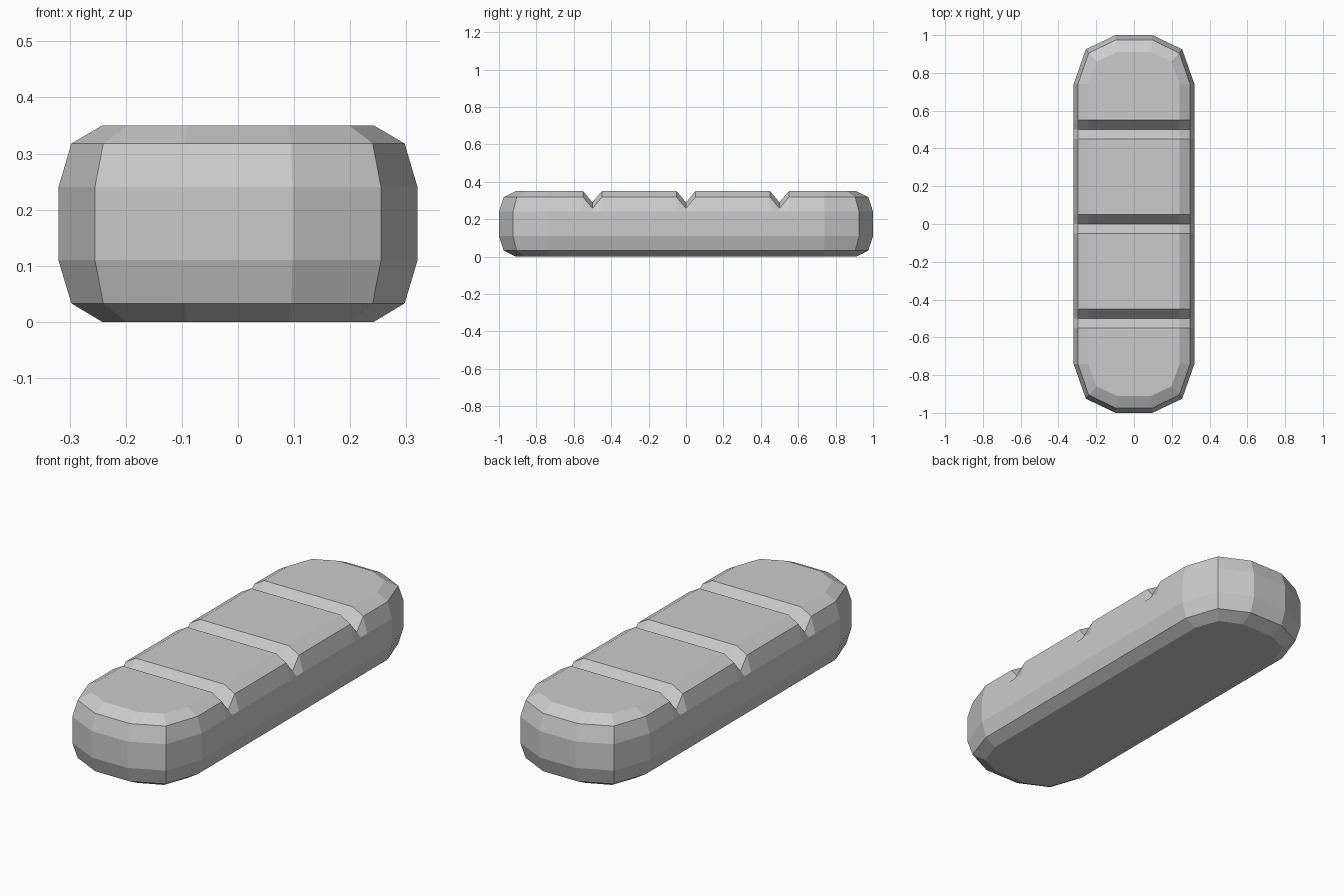
import bpy, bmesh

if "Cube" in bpy.data.objects:
    bpy.data.objects.remove(bpy.data.objects["Cube"])

# Layers from bottom to top: z, then right-hand outline of one end (end, corner, side)
END_LOW = [(0.09, 0.91), (0.198, 0.86), (0.242, 0.74)]
END_MID = [(0.095, 0.975), (0.24, 0.905), (0.297, 0.74)]
END_OUT = [(0.097, 1.0), (0.255, 0.925), (0.32, 0.74)]
LAYERS = [(0.0, END_LOW), (0.033, END_MID), (0.11, END_OUT),
          (0.24, END_OUT), (0.318, END_MID), (0.35, END_LOW)]

# Score grooves across the top
GROOVES = [-0.5, 0.0, 0.5]
HALF_WIDTH, DEPTH = 0.05, 0.06
stations = [g + d for g in GROOVES for d in (-HALF_WIDTH, 0, HALF_WIDTH)]

bm = bmesh.new()


def make_ring(z, end, grooved):
    """Closed outline: right side front to back, then its mirror."""
    side = [(x, -y) for x, y in end]
    side += [(end[-1][0], y) for y in stations]
    side += list(reversed(end))

    def vert(x, y):
        drop = DEPTH if grooved and y in GROOVES else 0
        return bm.verts.new((x, y, z - drop))
    right = [vert(x, y) for x, y in side]
    left = [vert(-x, y) for x, y in side]
    return right, left


rings = [make_ring(z, end, i >= 4) for i, (z, end) in enumerate(LAYERS)]

# Walls between neighbouring layers
for (r0, l0), (r1, l1) in zip(rings, rings[1:]):
    a, b = r0 + l0[::-1], r1 + l1[::-1]
    for i in range(len(a)):
        j = (i + 1) % len(a)
        bm.faces.new((a[i], a[j], b[j], b[i]))

# Top made of strips so the grooves dip, bottom one flat face
right, left = rings[-1]
for i in range(len(right) - 1):
    bm.faces.new((right[i], right[i + 1], left[i + 1], left[i]))
right, left = rings[0]
bm.faces.new(right + left[::-1])

bmesh.ops.recalc_face_normals(bm, faces=bm.faces)
mesh = bpy.data.meshes.new("loaf")
bm.to_mesh(mesh)
bm.free()
bpy.context.collection.objects.link(bpy.data.objects.new("loaf", mesh))
